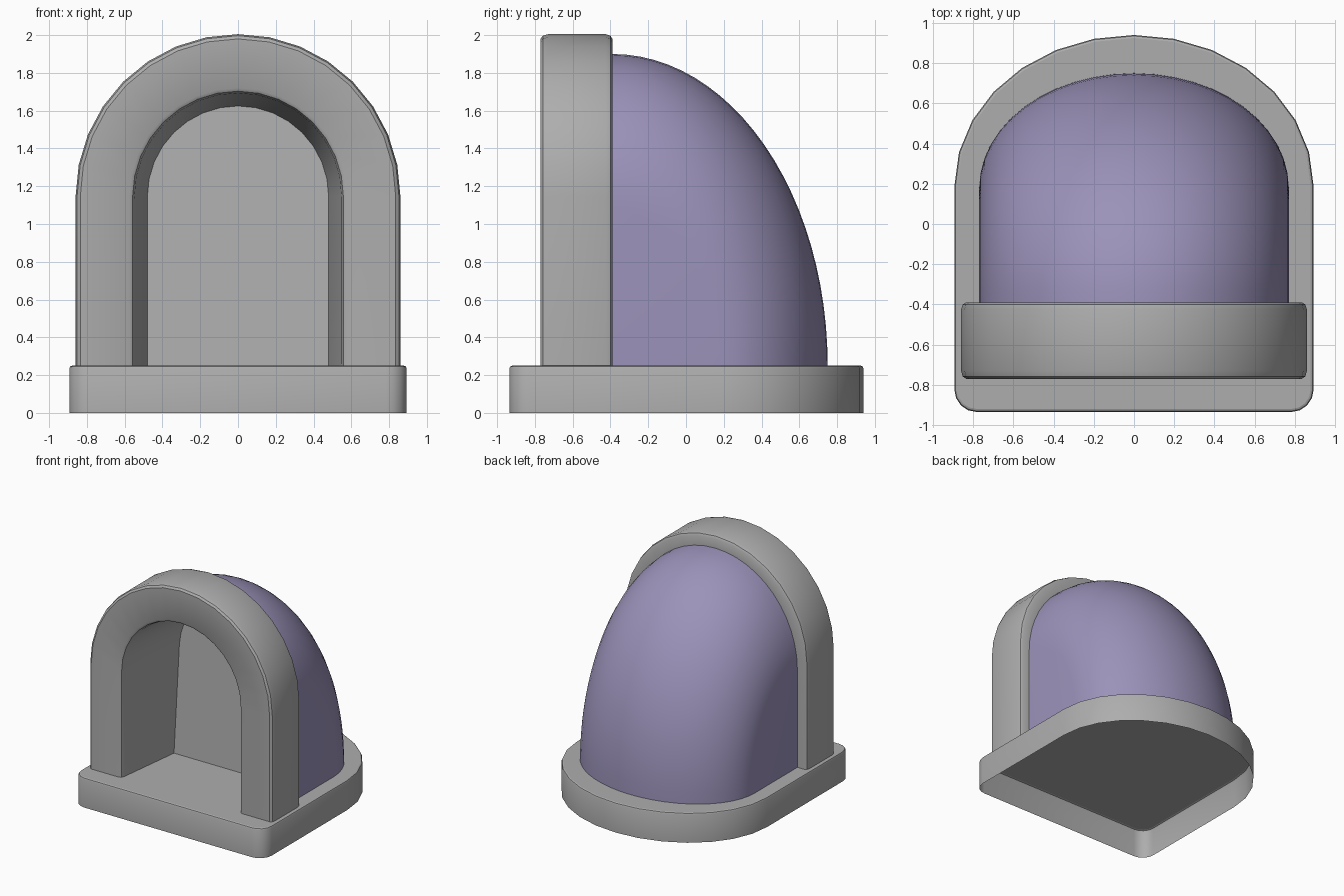
import bpy, bmesh
from math import sin, cos, pi, radians

if "Cube" in bpy.data.objects:
    bpy.data.objects.remove(bpy.data.objects["Cube"])

FLOOR = 0.25


def material(name, rgb):
    m = bpy.data.materials.new(name)
    m.use_nodes = True
    color = (*rgb, 1)
    m.diffuse_color = color
    m.node_tree.nodes["Principled BSDF"].inputs["Base Color"].default_value = color
    return m


def skin(name, rows, mat, cap_last=None, angle=35):
    """Bridge rows of points into a surface; cap_last picks the column to close."""
    bm = bmesh.new()
    grid = [[bm.verts.new(p) for p in row] for row in rows]
    for a, b in zip(grid, grid[1:]):
        for i in range(len(a) - 1):
            bm.faces.new((a[i], a[i + 1], b[i + 1], b[i]))
    if cap_last is not None:
        bm.faces.new([row[cap_last] for row in grid])
    bmesh.ops.remove_doubles(bm, verts=bm.verts, dist=0.0005)
    bmesh.ops.recalc_face_normals(bm, faces=bm.faces)
    # open shells: make sure the normals point away from the model's middle
    top = max(bm.faces, key=lambda f: f.calc_center_median().z)
    if top.normal.z < 0:
        bmesh.ops.reverse_faces(bm, faces=bm.faces)
    mesh = bpy.data.meshes.new(name)
    bm.to_mesh(mesh)
    bm.free()
    mesh.materials.append(mat)
    ob = bpy.data.objects.new(name, mesh)
    bpy.context.collection.objects.link(ob)
    bpy.ops.object.select_all(action="DESELECT")
    ob.select_set(True)
    bpy.context.view_layer.objects.active = ob
    bpy.ops.object.shade_smooth_by_angle(angle=radians(angle))
    return ob


grey = material("stone grey", (0.42, 0.42, 0.42))
purple = material("dusty purple", (0.33, 0.29, 0.49))


# Base: open-bottomed plinth with a round back and a softened top edge
def base_outline(inset, z):
    pts = []
    for k in range(15):                                   # round back
        a = pi * k / 14
        pts.append(((0.893 - inset) * cos(a), 0.19 + (0.75 - inset) * sin(a), z))
    for side, start in ((-1, pi), (1, 1.5 * pi)):         # front corners
        for k in range(5):
            a = start + k * pi / 8
            r = 0.11 - inset
            pts.append((side * 0.783 + r * cos(a), -0.825 + r * sin(a), z))
    return pts + pts[:1]


base_rows = [base_outline(i, z) for i, z in
             ((0, 0), (0, 0.235), (0.005, 0.246), (0.015, FLOOR))]
columns = list(zip(*base_rows))[:-1]
skin("base", columns + columns[:1], grey)
bm = bmesh.new()
bm.faces.new([bm.verts.new(p) for p in base_rows[-1][:-1]])
bm.normal_update()
top_mesh = bpy.data.meshes.new("base_top")
bm.to_mesh(top_mesh)
bm.free()
top_mesh.materials.append(grey)
bpy.context.collection.objects.link(bpy.data.objects.new("base_top", top_mesh))

# Doorway arch with its tapering alcove: section (radius, y) swept over a round-headed path
section = [(0.74, -0.39), (0.835, -0.39), (0.852, -0.4), (0.86, -0.425),
           (0.86, -0.73), (0.852, -0.758), (0.835, -0.77),
           (0.575, -0.77), (0.558, -0.76), (0.548, -0.73), (0.48, -0.17)]
SPRING = 1.145


def arch_row(dx, dz, z0):
    row = []
    for i, (r, y) in enumerate(section):
        z = z0 + r * dz
        lean = 0.08 * (z - FLOOR) if i == len(section) - 1 else 0
        row.append((r * dx, y + lean, z))
    return row


arch_rows = [arch_row(1, 0, FLOOR)]
arch_rows += [arch_row(cos(pi * k / 16), sin(pi * k / 16), SPRING) for k in range(17)]
arch_rows.append(arch_row(-1, 0, FLOOR))
skin("arch_and_alcove", arch_rows, grey, cap_last=-1)

# Hood: round-shouldered profile turned a quarter circle and stretched upward
profile = [(0.77, 0)]
profile += [(0.77 * cos(pi * k / 24), 0.5 + 0.5 * sin(pi * k / 24)) for k in range(25)]
profile.append((-0.77, 0))
hood_rows = []
for k in range(25):
    t = pi / 2 * k / 24
    hood_rows.append([(x, -0.39 + 1.14 * u * sin(t), FLOOR + 1.65 * u * cos(t))
                      for x, u in profile])
skin("hood", hood_rows, purple)
